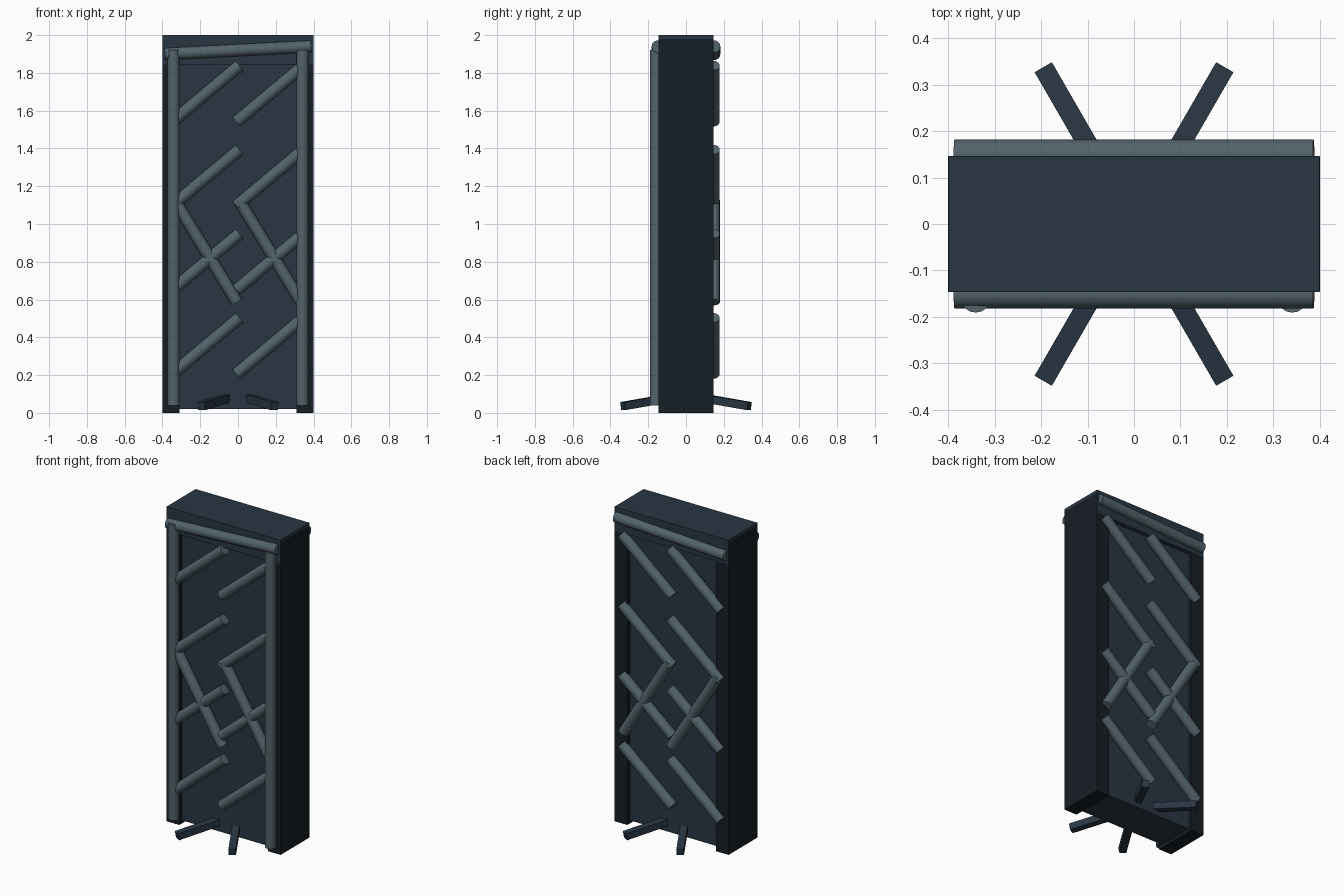
import bpy
from mathutils import Vector

if "Cube" in bpy.data.objects:
    bpy.data.objects.remove(bpy.data.objects["Cube"])


def material(name, rgb):
    m = bpy.data.materials.new(name)
    m.diffuse_color = (*rgb, 1)
    m.use_nodes = True
    m.node_tree.nodes["Principled BSDF"].inputs["Base Color"].default_value = m.diffuse_color
    return m


PANEL = material("slate", (0.022, 0.037, 0.056))
POST = material("dark_slate", (0.008, 0.013, 0.018))
TUBE = material("blue_grey", (0.085, 0.125, 0.148))


def box(name, center, size, mat):
    bpy.ops.mesh.primitive_cube_add(size=1, location=center)
    o = bpy.context.object
    o.name = name
    o.scale = size
    bpy.ops.object.transform_apply(location=False, rotation=False, scale=True)
    o.data.materials.append(mat)
    return o


def bar(name, a, b, mat, r=0.032, square=False):
    """Round tube or square bar between two points."""
    a, b = Vector(a), Vector(b)
    d = b - a
    if square:
        o = box(name, (a + b) / 2, (2 * r, d.length, 2 * r), mat)
        o.rotation_euler = d.to_track_quat('Y', 'Z').to_euler()
    else:
        bpy.ops.mesh.primitive_cylinder_add(vertices=16, radius=r, depth=d.length,
                                            location=(a + b) / 2)
        o = bpy.context.object
        o.name = name
        o.rotation_euler = d.to_track_quat('Z', 'Y').to_euler()
        o.data.materials.append(mat)
        bpy.ops.object.shade_smooth_by_angle(angle=0.7)
    return o


# Slab, side posts and lintel
box("core_panel", (0, 0, 0.96), (0.70, 0.24, 1.88), PANEL)
for s in (-1, 1):
    box("side_post", (s * 0.356, 0, 0.99), (0.09, 0.29, 1.98), POST)
box("lintel", (0, 0, 1.9225), (0.80, 0.292, 0.155), PANEL)

# Vertical tubes on the front only
for s in (-1, 1):
    bar("front_upright_tube", (s * 0.341, -0.159, 0.04), (s * 0.341, -0.159, 1.92), TUBE)

for side in (-1, 1):
    y = side * 0.15
    # Slightly tilted tube across the lintel
    bar("top_tube", (-0.387, y, 1.90), (0.387, y, 1.94), TUBE, 0.032)
    for x in (-0.17, 0.17):
        # Rising diagonals in four rows
        for row in range(4):
            z = 0.355 + row * 0.445
            bar("rising_tube", (x - 0.178, side * 0.146, z - 0.149),
                (x + 0.178, side * 0.146, z + 0.149), TUBE)
        # Falling diagonal crossing the middle row
        bar("falling_tube", (x - 0.165, side * 0.147, 1.125),
            (x + 0.165, side * 0.147, 0.586), TUBE)
        # Splayed root at the base
        s = 1 if x > 0 else -1
        bar("base_root", (s * 0.045, side * 0.077, 0.081),
            (s * 0.194, side * 0.335, 0.036), PANEL, 0.0215, True)
